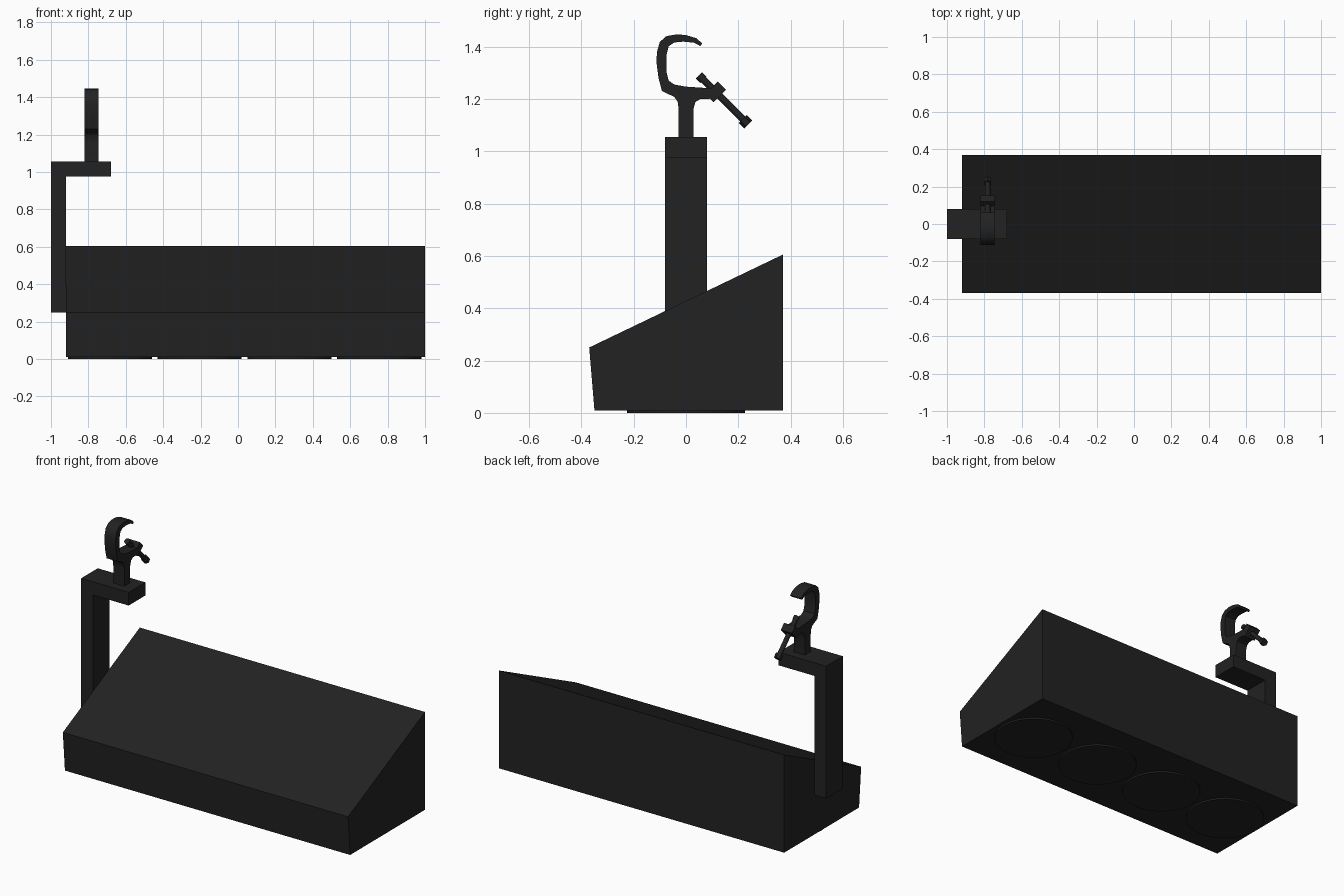
import bpy, bmesh, math
from mathutils import Vector

cube = bpy.data.objects.get("Cube")
if cube:
    bpy.data.objects.remove(cube, do_unlink=True)


def material(name, rgb):
    m = bpy.data.materials.new(name)
    m.use_nodes = True
    m.diffuse_color = (*rgb, 1)
    m.node_tree.nodes["Principled BSDF"].inputs["Base Color"].default_value = (*rgb, 1)
    return m


black = material("matte black", (0.016, 0.016, 0.016))


def finish(name, bm):
    bmesh.ops.recalc_face_normals(bm, faces=bm.faces)
    mesh = bpy.data.meshes.new(name)
    bm.to_mesh(mesh)
    bm.free()
    mesh.materials.append(black)
    ob = bpy.data.objects.new(name, mesh)
    bpy.context.collection.objects.link(ob)
    return ob


def smooth(ob):
    bpy.ops.object.select_all(action='DESELECT')
    ob.select_set(True)
    bpy.context.view_layer.objects.active = ob
    bpy.ops.object.shade_smooth_by_angle(angle=math.radians(35))


def extrude(name, outline, depth, place):
    """Extrude a flat outline by depth; place maps (u, v) to a 3D point."""
    bm = bmesh.new()
    face = bm.faces.new([bm.verts.new(place(u, v)) for u, v in outline])
    new = bmesh.ops.extrude_face_region(bm, geom=[face])["geom"]
    bmesh.ops.translate(bm, vec=depth, verts=[e for e in new if isinstance(e, bmesh.types.BMVert)])
    return finish(name, bm)


def cylinder(name, start, end, radius, sides):
    start, end = Vector(start), Vector(end)
    axis = end - start
    bm = bmesh.new()
    bmesh.ops.create_cone(bm, cap_ends=True, segments=sides, radius1=radius,
                          radius2=radius, depth=axis.length)
    bm.transform(axis.to_track_quat('Z', 'Y').to_matrix().to_4x4())
    bmesh.ops.translate(bm, vec=(start + end) / 2, verts=bm.verts)
    ob = finish(name, bm)
    smooth(ob)
    return ob


# Wedge-shaped housing
extrude("housing", [(-0.35, 0.01), (0.37, 0.01), (0.37, 0.605), (-0.37, 0.25)],
        (1.92, 0, 0), lambda y, z: (-0.92, y, z))

# Four round lenses underneath
for i in range(4):
    x = -0.685 + 0.48 * i
    cylinder(f"lens_{i + 1}", (x, 0, 0), (x, 0, 0.012), 0.225, 48)

# Side bracket with a top arm
extrude("bracket", [(-1, 0.25), (-0.92, 0.25), (-0.92, 0.975), (-0.68, 0.975),
                    (-0.68, 1.055), (-1, 1.055)],
        (0, 0.16, 0), lambda x, z: (x, -0.08, z))

# Hook clamp: stem, jaw and open claw
hook = [(-0.028, 1.05), (0.028, 1.05), (0.028, 1.16), (0.036, 1.188), (0.055, 1.2),
        (0.09, 1.2), (0.11, 1.22), (0.11, 1.24), (0.06, 1.243), (0, 1.247),
        (-0.045, 1.255), (-0.066, 1.27), (-0.074, 1.3), (-0.074, 1.37),
        (-0.066, 1.402), (-0.045, 1.416), (-0.01, 1.419), (0.03, 1.415),
        (0.055, 1.402), (0.062, 1.412), (0.04, 1.432), (0, 1.444),
        (-0.035, 1.447), (-0.075, 1.44), (-0.1, 1.418), (-0.111, 1.38),
        (-0.113, 1.34), (-0.105, 1.28), (-0.092, 1.23), (-0.045, 1.208),
        (-0.032, 1.19), (-0.028, 1.16)]
smooth(extrude("hook_clamp", hook, (0.075, 0, 0), lambda y, z: (-0.82, y, z)))

# Tilted clamp screw with its block, tip and knob
cx = -0.7825


def on_screw(t):
    return (cx, 0.05 + 0.19 * t, 1.29 - 0.19 * t)


cylinder("screw_shaft", on_screw(0.02), on_screw(0.95), 0.014, 16)
cylinder("screw_tip", on_screw(0), on_screw(0.09), 0.017, 16)
cylinder("screw_knob", on_screw(0.88), on_screw(0.99), 0.022, 6)


def block_point(u, v):
    # u runs along the screw, v across it
    s = math.sqrt(0.5)
    return (-0.82, 0.113 + (u + v) * s, 1.227 + (v - u) * s)


extrude("screw_block", [(-0.022, -0.034), (0.022, -0.034), (0.022, 0.034), (-0.022, 0.034)],
        (0.075, 0, 0), block_point)
